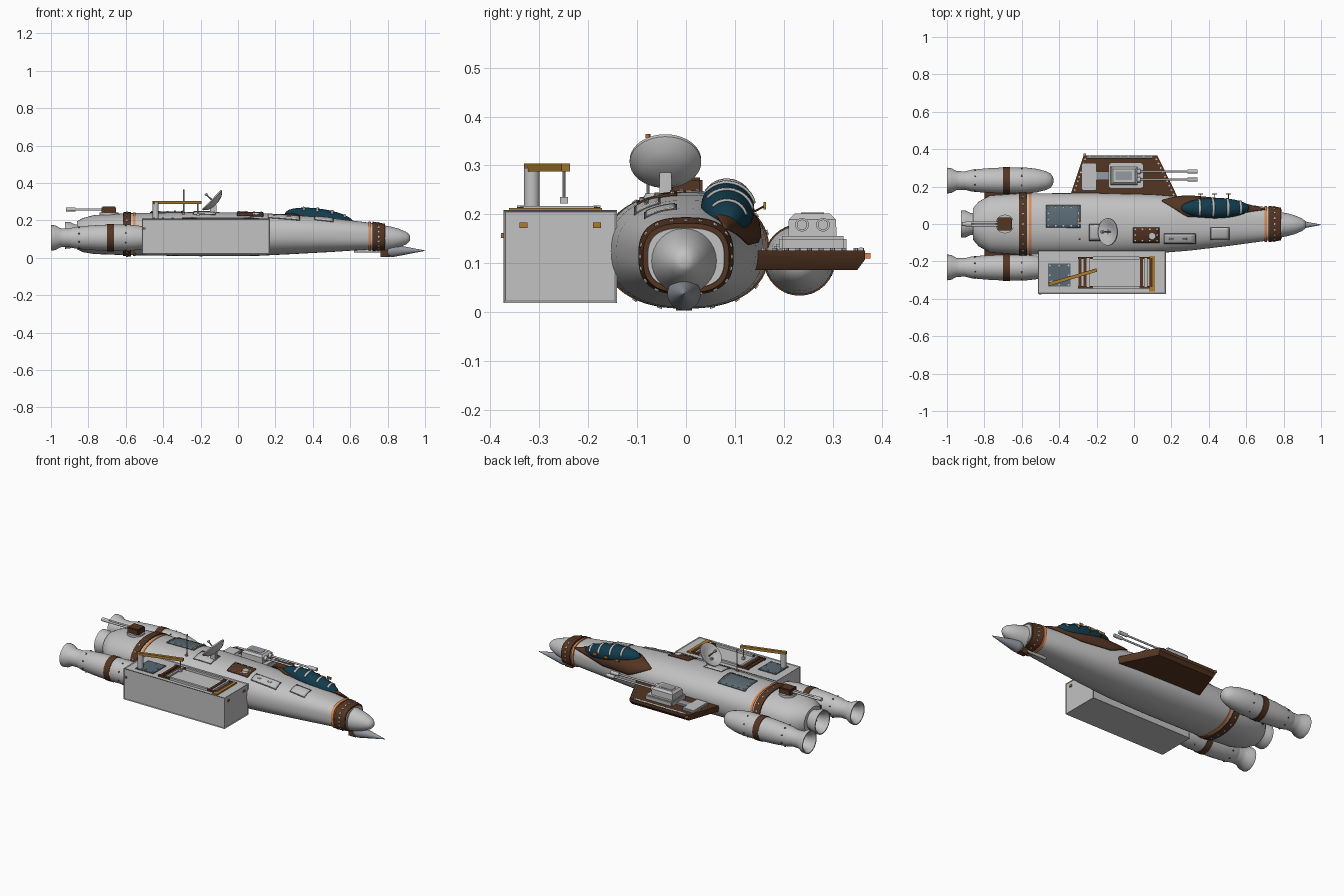
import bpy, bmesh
from math import sin, cos, pi, radians
from mathutils import Vector, Matrix, Euler

if "Cube" in bpy.data.objects:
    bpy.data.objects.remove(bpy.data.objects["Cube"])


def material(name, r, g, b):
    m = bpy.data.materials.new(name)
    m.use_nodes = True
    m.diffuse_color = (r, g, b, 1)
    m.node_tree.nodes["Principled BSDF"].inputs["Base Color"].default_value = (r, g, b, 1)
    return m


GREY = material("light grey", .54, .54, .54)
BROWN = material("brown", .09, .036, .016)
ORANGE = material("orange", .75, .25, .08)
YELLOW = material("ochre yellow", .4, .2, .03)
SLATE = material("slate blue", .1, .14, .17)
GLASS = material("dark teal glass", .006, .045, .075)
STEEL = material("steel", .3, .32, .36)
DARK = material("dark grey", .1, .1, .1)


# ---------- helpers ----------
def finish(name, bm, mat):
    bmesh.ops.recalc_face_normals(bm, faces=bm.faces)
    me = bpy.data.meshes.new(name)
    bm.to_mesh(me)
    bm.free()
    me.materials.append(mat)
    ob = bpy.data.objects.new(name, me)
    bpy.context.collection.objects.link(ob)
    return ob


def loft(name, rings, mat, caps=True):
    bm = bmesh.new()
    rows = [[bm.verts.new(p) for p in ring] for ring in rings]
    n = len(rows[0])
    for a, b in zip(rows, rows[1:]):
        for i in range(n):
            j = (i + 1) % n
            bm.faces.new((a[i], a[j], b[j], b[i]))
    if caps:
        bm.faces.new(rows[0])
        bm.faces.new(rows[-1])
    return finish(name, bm, mat)


def lathe(name, profile, y, z, mat, n=32):
    return loft(name, [[(x, y + r * cos(2 * pi * i / n), z + r * sin(2 * pi * i / n))
                        for i in range(n)] for x, r in profile], mat)


def box(name, x0, x1, y0, y1, z0, z1, mat, bevel=0.0):
    bm = bmesh.new()
    bmesh.ops.create_cube(bm, size=1)
    for v in bm.verts:
        v.co = ((x0 + x1) / 2 + v.co.x * (x1 - x0), (y0 + y1) / 2 + v.co.y * (y1 - y0),
                (z0 + z1) / 2 + v.co.z * (z1 - z0))
    if bevel:
        bmesh.ops.bevel(bm, geom=bm.edges[:], offset=bevel, segments=2, affect='EDGES')
    return finish(name, bm, mat)


def rod(name, a, b, r, mat, r2=None, n=16):
    a, b = Vector(a), Vector(b)
    bm = bmesh.new()
    m = Matrix.Translation((a + b) / 2) @ (b - a).to_track_quat('Z', 'Y').to_matrix().to_4x4()
    bmesh.ops.create_cone(bm, cap_ends=True, segments=n, radius1=r, radius2=r if r2 is None else r2,
                          depth=(b - a).length, matrix=m)
    return finish(name, bm, mat)


# ---------- hull shape: x, half width, bottom, top, squareness ----------
STATIONS = [(-.86, .085, .045, .195, 2), (-.83, .12, .03, .212, 2.1), (-.77, .152, .02, .228, 2.2),
            (-.6, .164, .014, .238, 2.3), (-.2, .165, .008, .245, 2.3), (.1, .158, .01, .24, 2.3),
            (.3, .142, .02, .229, 2.3), (.5, .118, .031, .212, 2.4), (.7, .091, .044, .188, 2.7),
            (.79, .078, .05, .172, 2.8)]


def shape(x):
    x = min(max(x, STATIONS[0][0]), STATIONS[-1][0])
    for a, b in zip(STATIONS, STATIONS[1:]):
        if x <= b[0]:
            t = (x - a[0]) / (b[0] - a[0])
            w, lo, hi, n = [p + (q - p) * t for p, q in zip(a[1:], b[1:])]
            return w, (lo + hi) / 2, (hi - lo) / 2, n


def on_hull(x, ang, off=0.0):
    w, zc, h, n = shape(x)
    c, s = cos(ang), sin(ang)
    k = (abs(c) ** n + abs(s) ** n) ** (-1 / n)
    return (x, (w + off) * c * k, zc + (h + off) * s * k)


def hull_ring(x, off=0.0, n=64):
    return [on_hull(x, 2 * pi * i / n, off) for i in range(n)]


def top_z(x, y):
    w, zc, h, n = shape(x)
    return zc + h * max(0, 1 - abs(y / w) ** n) ** (1 / n)


def grid(name, fn, nu, nv, mat, thick):
    bm = bmesh.new()
    rows = [[bm.verts.new(fn(i / nu, j / nv)) for j in range(nv + 1)] for i in range(nu + 1)]
    for a, b in zip(rows, rows[1:]):
        for j in range(nv):
            bm.faces.new((a[j], b[j], b[j + 1], a[j + 1]))
    ob = finish(name, bm, mat)
    mod = ob.modifiers.new("thickness", 'SOLIDIFY')
    mod.thickness, mod.offset = thick, 0
    return ob


def patch(name, x0, x1, y0, y1, off, mat):
    def point(u, v):
        x, y = x0 + (x1 - x0) * u, y0 + (y1 - y0) * v
        return (x, y, top_z(x, y) + off)
    return grid(name, point, 6, 6, mat, .005)


def bolts(name, x0, x1, y0, y1, nx, ny, height, mat):
    spots = {(x0 + (x1 - x0) * i / nx, y0 + (y1 - y0) * j / ny)
             for i in range(nx + 1) for j in range(ny + 1) if i in (0, nx) or j in (0, ny)}
    for x, y in spots:
        z = height(x, y)
        rod(name, (x, y, z), (x, y, z + .006), .005, mat, n=8)


# ---------- fuselage ----------
loft("fuselage", [hull_ring(s[0]) for s in STATIONS], GREY)
for name, x0, x1, off, mat in [("rear_band", -.615, -.572, .006, BROWN), ("rear_stripe", -.562, -.548, .003, ORANGE),
                               ("nose_collar", .72, .785, .009, BROWN), ("nose_stripe", .697, .712, .006, ORANGE)]:
    loft(name, [hull_ring(x0), hull_ring(x0, off), hull_ring(x1, off), hull_ring(x1)], mat)
for x, off in ((-.594, .006), (.752, .009)):
    for i in range(20):
        a = 2 * pi * i / 20
        rod("band_bolt", on_hull(x, a, off - .003), on_hull(x, a, off + .003), .005, GREY, n=8)
lathe("nose_cone", [(.78, .068), (.82, .061), (.86, .05), (.9, .033), (.915, .02), (.92, .011)], -.004, .105, GREY)

# ---------- nose probe ----------
lathe("probe_spike", [(.8, .027), (.82, .034), (.83, .034), (1, .001)], -.004, .038, STEEL)
lathe("probe_tube", [(.62, .009), (.8, .009)], -.004, .036, GREY, 16)
box("probe_mount", .762, .812, -.02, .012, .004, .058, BROWN)

# ---------- engines ----------
def nozzle(name, xt, xe, rt, re, y, z):
    d = (xt - xe) / 4
    lathe(name, [(xt, rt), (xt - d, rt), (xt - 2 * d, rt * .95 + re * .05), (xt - 3 * d, (rt + re) / 2 + .006),
                 (xe, re), (xe, re - .006), (xe + d, rt * .9), (xt - d, rt * .7)], y, z, GREY)

nozzle("main_nozzle", -.82, -.925, .058, .072, 0, .12)
for side in (1, -1):
    y, z = side * .232, .107
    lathe("pod", [(-.925, .044), (-.9, .05), (-.87, .058), (-.78, .066), (-.7, .07), (-.58, .07), (-.52, .063),
                  (-.47, .05), (-.445, .037), (-.433, .02), (-.43, .004)], y, z, GREY)
    lathe("pod_band", [(-.7, .06), (-.7, .073), (-.662, .073), (-.662, .06)], y, z, BROWN)
    nozzle("pod_nozzle", -.9, -1, .05, .069, y, z)
    for x in (-.85, -.6):
        for i in range(8):
            a = pi * (i + .5) / 4
            r = .058 if x < -.8 else .067
            rod("pod_bolt", (x, y + r * cos(a), z + r * sin(a)),
                (x, y + (r + .006) * cos(a), z + (r + .006) * sin(a)), .005, DARK, n=8)
    box("pod_strut", -.8, -.58, min(side * .13, side * .185), max(side * .13, side * .185), .09, .125, BROWN)

# ---------- tail gun ----------
rod("tail_gun_base", (-.69, 0, .222), (-.69, 0, .243), .05, GREY, n=32)
box("tail_gun_body", -.73, -.652, -.034, .034, .238, .275, BROWN, .005)
for dy in (-.008, .008):
    rod("tail_gun_barrel", (-.9, dy, .258), (-.72, dy, .258), .006, GREY)
rod("tail_gun_muzzle", (-.92, 0, .258), (-.87, 0, .258), .011, GREY)

# ---------- cockpit ----------
def fairing_point(u, v):
    x = .15 + .55 * u
    k = min(1, u / .25 + .04, (1 - u) / .42 + .04)
    low, high = radians(42 - 32 * k), radians(42 + 33 * k)
    bulge = .004 + .022 * sin(pi * v) ** .7 * sin(pi * u) ** .8
    return on_hull(x, low + (high - low) * v, bulge)

grid("cockpit_fairing", fairing_point, 24, 14, BROWN, .006)
bm = bmesh.new()
bmesh.ops.create_uvsphere(bm, u_segments=32, v_segments=16, radius=1)
canopy = finish("canopy_glass", bm, GLASS)
CM = Matrix.Translation((.435, .085, .212)) @ Euler((radians(-14), radians(8), 0)).to_matrix().to_4x4()
canopy.data.transform(CM @ Matrix.Diagonal((.185, .055, .05, 1)))
for t in (-.48, -.09, .34, .72):
    k = (1 - t * t) ** .5

    def rib(u, v):
        a = radians(25 + 130 * v)
        return CM @ Vector((.185 * t + .012 * (u - .5), .0555 * k * cos(a) * 1.02, .051 * k * sin(a) * 1.03))
    grid("canopy_rib", rib, 1, 12, GREY, .005)
for x in (.355, .43, .505):
    box("cockpit_tab", x - .013, x + .013, .158, .163, .21, .225, YELLOW)
    rod("tab_stem", (x, .11, .19), (x, .16, .217), .002, BROWN, n=6)

# ---------- hull panels ----------
patch("slate_panel", -.47, -.285, -.02, .1, .003, SLATE)
bolts("slate_bolt", -.46, -.295, -.01, .09, 4, 3, lambda x, y: top_z(x, y) + .003, GREY)
patch("brown_panel", -.005, .135, -.1, -.018, .003, BROWN)
bolts("brown_bolt", .006, .124, -.09, -.028, 3, 2, lambda x, y: top_z(x, y) + .003, GREY)
rod("sensor_base", (.097, -.065, .22), (.097, -.065, .243), .027, GREY, r2=.018)
for x0, x1, y0, y1 in ((.16, .33, -.105, -.052), (.41, .51, -.085, -.018), (-.24, -.12, -.09, .0)):
    patch("hatch_seam", x0, x1, y0, y1, 0, DARK)
    patch("hatch_lid", x0 + .004, x1 - .004, y0 + .004, y1 - .004, .002, GREY)
for x in (.2, .27):
    patch("hatch_handle", x - .012, x + .012, -.084, -.075, .004, STEEL)
for y in (-.08, .005):
    box("hull_light", -.3, -.285, y - .005, y + .005, top_z(-.29, y) - .004, top_z(-.29, y) + .007, ORANGE)

# ---------- dish antenna ----------
DM = Matrix.Translation((-.135, -.042, .305)) @ Euler((0, radians(-46), 0)).to_matrix().to_4x4()
rings = [[DM @ Vector((r * cos(pi * i / 20), r * sin(pi * i / 20), z)) for i in range(40)]
         for r, z in ((.02, -.026), (.05, -.018), (.073, .002), (.073, .009), (.066, .009), (.04, -.006), (.008, -.012))]
loft("dish", rings, GREY)
rod("dish_feed", DM @ Vector((0, 0, -.012)), DM @ Vector((0, 0, .05)), .004, STEEL, n=8)
rod("dish_feed_tip", DM @ Vector((0, 0, .042)), DM @ Vector((0, 0, .054)), .008, STEEL, n=12)
box("dish_post", -.15, -.115, -.054, -.03, .23, .288, GREY, .003)
rod("mast", (-.29, -.078, .22), (-.29, -.078, .36), .003, GREY, n=8)
rod("mast_light", (-.29, -.078, .356), (-.29, -.078, .364), .005, ORANGE, n=8)

# ---------- cargo container ----------
bm = bmesh.new()
bmesh.ops.create_cube(bm, size=1)
for v in bm.verts:
    v.co = (-.172 + v.co.x * .684, -.257 + v.co.y * .232, .114 + v.co.z * .19)
bm.normal_update()
for f in [f for f in bm.faces if f.normal.z > -.5]:
    bmesh.ops.inset_individual(bm, faces=[f], thickness=.006, depth=-.004)
finish("cargo_container", bm, GREY)
DECK = .204
box("slate_deck_plate", -.46, -.34, -.335, -.212, DECK, DECK + .006, SLATE)
bolts("deck_bolt", -.45, -.35, -.325, -.222, 2, 2, lambda x, y: DECK + .005, GREY)
for y in (-.338, -.182):
    box("pit_rail", -.3, .085, y - .006, y + .006, DECK, DECK + .011, BROWN)
    box("pit_rail_cover", -.22, .03, y - .007, y + .007, DECK, DECK + .014, GREY)
for x in (-.288, -.262, .04, .09):
    box("pit_crossbar", x - .008, x + .008, -.338, -.182, DECK, DECK + .009, BROWN)
box("pit_floor", -.255, .03, -.325, -.195, DECK, DECK + .004, GREY)
for x in (-.245, .063):
    box("pit_beam", x - .008, x + .008, -.34, -.18, DECK, DECK + .013, GREY, .002)
box("ochre_deck_strip", .08, .112, -.362, -.172, DECK, DECK + .009, YELLOW)
for y in (-.332, -.182):
    box("end_marker", .165, .172, y - .008, y + .008, .172, .184, YELLOW)
box("side_marker", -.508, -.494, -.378, -.37, .152, .162, YELLOW)

# ---------- crane ----------
rod("crane_post", (-.44, -.315, DECK), (-.44, -.315, .295), .016, GREY, n=20)
bar = box("crane_beam", -.134, .134, -.009, .009, .288, .304, YELLOW)
bar.data.transform(Matrix.Translation((-.327, -.284, 0)) @ Matrix.Rotation(radians(16.5), 4, 'Z'))
rod("crane_cable", (-.215, -.249, .23), (-.215, -.249, .29), .003, GREY, n=8)
box("crane_hook", -.223, -.207, -.257, -.241, .222, .236, GREY)

# ---------- gun wing ----------
PLAN = [(-.345, .14), (.235, .14), (.125, .366), (-.27, .366)]
top = [(x, y, .126) for x, y in PLAN]
mid = [(x, y, .108) for x, y in PLAN]
low = [(x * .97 - .002, y if y < .2 else y - .016, .087) for x, y in PLAN]
loft("gun_wing", [low, mid, top], BROWN)
rod("wing_edge_rail", (-.25, .357, .127), (.1, .357, .127), .006, GREY)
for a, b in ((PLAN[1], PLAN[2]), (PLAN[2], PLAN[3]), (PLAN[3], PLAN[0])):
    for i in range(9):
        p = Vector(a).lerp(Vector(b), (i + .5) / 9)
        p = Vector((-.06, .24)).lerp(p, .94)
        rod("wing_bolt", (*p, .124), (*p, .131), .005, GREY, n=8)
box("ammo_box", -.28, -.2, .18, .325, .124, .14, GREY, .004)
box("ammo_feed", -.2, -.12, .235, .28, .124, .137, STEEL)
box("wing_light", -.27, -.256, .364, .377, .11, .121, ORANGE)
box("turret_base", -.135, .05, .19, .328, .124, .156, GREY, .006)
head = [[(x, y, z) for x, y in ((-.125 + k, .208 + k), (.02 - k, .208 + k), (.02 - k, .308 - k), (-.125 + k, .308 - k))]
        for z, k in ((.154, 0), (.19, .002), (.202, .014))]
loft("turret_head", head, GREY)
box("turret_lid", -.1, -.01, .235, .282, .2, .204, STEEL)
for y in (.237, .28):
    rod("gun_collar", (.01, y, .179), (.035, y, .179), .014, GREY)
    rod("gun_barrel", (.03, y, .179), (.33, y, .179), .0055, GREY)
    rod("gun_muzzle", (.285, y, .179), (.34, y, .179), .0105, GREY)

# ---------- shading ----------
bpy.ops.object.select_all(action='DESELECT')
for ob in bpy.context.collection.objects:
    if ob.type == 'MESH':
        ob.select_set(True)
        bpy.context.view_layer.objects.active = ob
bpy.ops.object.shade_smooth_by_angle(angle=radians(35))
